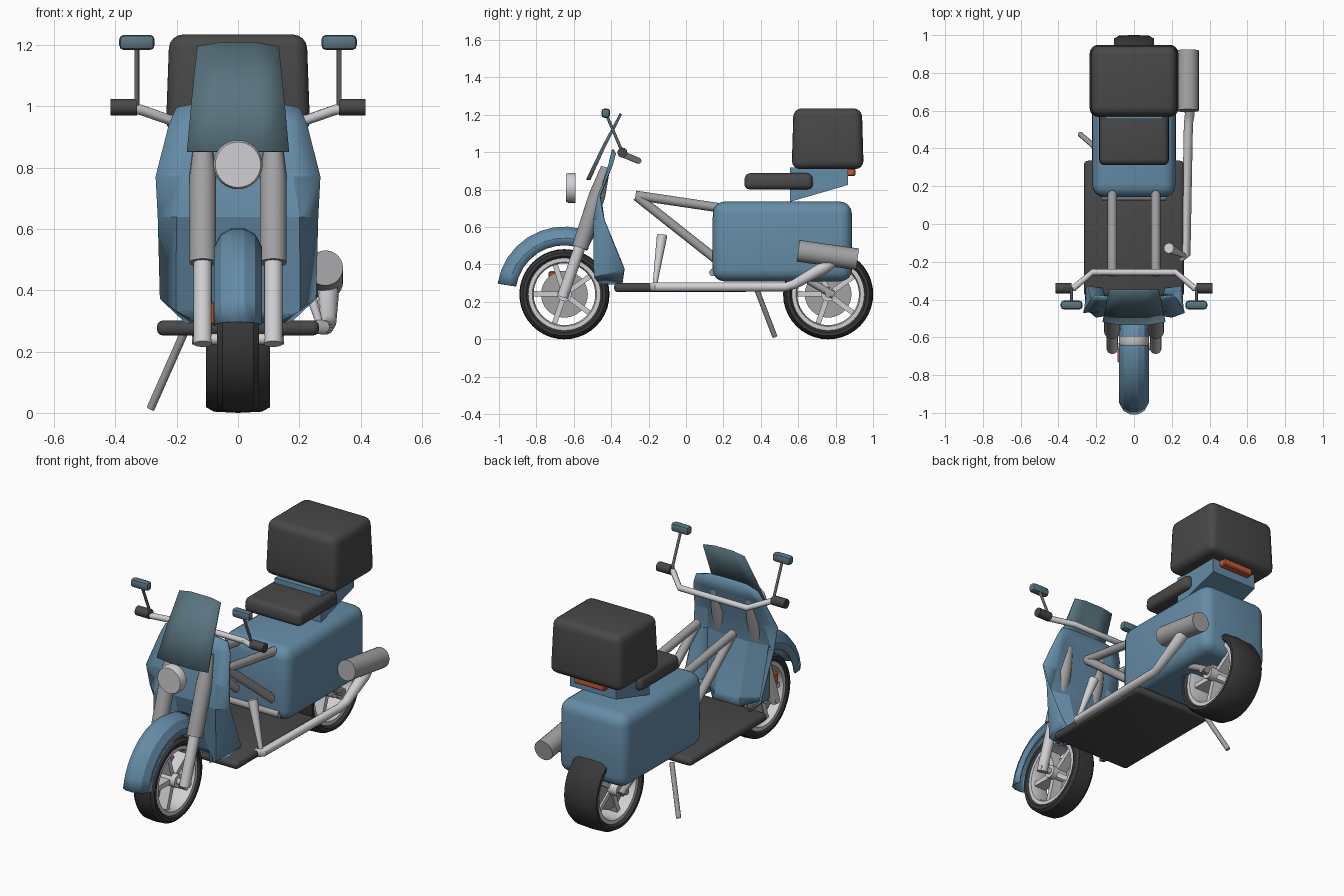
import bpy, bmesh, math
from mathutils import Vector, Matrix

if "Cube" in bpy.data.objects:
    bpy.data.objects.remove(bpy.data.objects["Cube"])


def mat(name, r, g, b):
    m = bpy.data.materials.new(name)
    m.diffuse_color = (r, g, b, 1)
    m.use_nodes = True
    m.node_tree.nodes["Principled BSDF"].inputs["Base Color"].default_value = m.diffuse_color
    return m


BLUE = mat("blue paint", .13, .265, .39)
TINT = mat("tinted panel", .10, .175, .215)
DARK = mat("dark plastic", .065, .065, .065)
TYRE = mat("tyre rubber", .04, .04, .04)
GREY = mat("grey metal", .36, .36, .37)
LIGHT = mat("light metal", .63, .63, .65)
ORANGE = mat("orange", .55, .10, .04)


def finish(name, bm, material, angle=30):
    bmesh.ops.recalc_face_normals(bm, faces=bm.faces)
    me = bpy.data.meshes.new(name)
    bm.to_mesh(me)
    bm.free()
    me.materials.append(material)
    ob = bpy.data.objects.new(name, me)
    bpy.context.collection.objects.link(ob)
    bpy.context.view_layer.objects.active = ob
    ob.select_set(True)
    bpy.ops.object.shade_smooth_by_angle(angle=math.radians(angle))
    ob.select_set(False)
    return ob


def loft(bm, rings, close_ring=False, close_path=False, caps=False):
    vs = [[bm.verts.new(p) for p in r] for r in rings]
    n, m = len(vs), len(vs[0])
    for i in range(n if close_path else n - 1):
        for j in range(m if close_ring else m - 1):
            a, b, k = vs[i], vs[(i + 1) % n], (j + 1) % m
            bm.faces.new((a[j], a[k], b[k], b[j]))
    if caps:
        bm.faces.new(vs[0])
        bm.faces.new(vs[-1])


def tube(name, pts, radii, material, n=12):
    pts = [Vector(p) for p in pts]
    if not isinstance(radii, (list, tuple)):
        radii = [radii] * len(pts)
    rings = []
    for i, p in enumerate(pts):
        t = (pts[min(i + 1, len(pts) - 1)] - pts[max(i - 1, 0)]).normalized()
        side = t.cross(Vector((0, 0, 1)) if abs(t.z) < .9 else Vector((1, 0, 0))).normalized()
        up = side.cross(t)
        rings.append([p + radii[i] * (side * math.cos(2 * math.pi * k / n) + up * math.sin(2 * math.pi * k / n))
                      for k in range(n)])
    bm = bmesh.new()
    loft(bm, rings, close_ring=True, caps=True)
    return finish(name, bm, material, 40)


def box(name, lo, hi, material, bevel=0.0, seg=3, taper=1.0):
    lo, hi = Vector(lo), Vector(hi)
    c, s = (lo + hi) / 2, hi - lo
    bm = bmesh.new()
    bmesh.ops.create_cube(bm, size=1)
    for v in bm.verts:
        k = taper if v.co.z > 0 else 1
        v.co = Vector((v.co.x * s.x * k, v.co.y * s.y * k, v.co.z * s.z)) + c
    if bevel:
        bmesh.ops.bevel(bm, geom=bm.edges[:], offset=bevel, segments=seg, profile=.5, affect='EDGES')
    return finish(name, bm, material, 35)


def spin(name, profile, centre, material, n=40):
    """Revolve a closed (x, radius) profile about the wheel axle."""
    rings = []
    for k in range(n):
        a = 2 * math.pi * k / n
        rings.append([(x, centre[0] + r * math.cos(a), centre[1] + r * math.sin(a)) for x, r in profile])
    bm = bmesh.new()
    loft(bm, rings, close_ring=True, close_path=True)
    return finish(name, bm, material)


def panel(name, rows, material, thick):
    """Mirrored sheet: each row lists points from the outer edge to the middle."""
    bm = bmesh.new()
    loft(bm, [list(r) + [(-x, y, z) for x, y, z in reversed(r)] for r in rows])
    ob = finish(name, bm, material, 15)
    mod = ob.modifiers.new("thickness", 'SOLIDIFY')
    mod.thickness = thick
    mod.offset = 0
    return ob


# Wheels: tyre, rim, spokes, hub and brake disc
def wheel(label, y, w):
    c = (y, .241)
    spin(label + "_tyre", [(-w * .8, .19), (-w, .205), (-w, .222), (-w * .75, .237), (0, .241),
                           (w * .75, .237), (w, .222), (w, .205), (w * .8, .19)], c, TYRE)
    r = w * .85
    spin(label + "_rim", [(-r, .195), (-r, .172), (-r * .7, .165), (r * .7, .165), (r, .172), (r, .195)], c, LIGHT)
    tube(label + "_hub", [(-w, y, .241), (w, y, .241)], .038, LIGHT, 20)
    tube(label + "_disc", [(-w * .45, y, .241), (-w * .35, y, .241)], .125, GREY, 32)
    bm = bmesh.new()
    for k in range(5):
        rot = Matrix.Translation((0, y, .241)) @ Matrix.Rotation(2 * math.pi * k / 5 + .3, 4, 'X')
        bmesh.ops.create_cube(bm, size=1, matrix=rot @ Matrix.Translation((0, 0, .1))
                              @ Matrix.Diagonal((w * 1.1, .028, .15, 1)))
    finish(label + "_spokes", bm, LIGHT)


wheel("front", -.65, .068)
wheel("rear", .76, .105)
box("front_caliper", (-.088, -.735, .285), (-.06, -.665, .365), ORANGE, .008, 1)

# Front fender: arched section swept around the wheel
sect = [(.07, .262), (.074, .30), (.052, .34), (.02, .357)]
rows = []
for k in range(10):
    a = math.radians(9 + k * 12)
    rows.append([(x, -.65 - r * math.cos(a), .241 + r * math.sin(a)) for x, r in sect])
panel("front_fender", rows, BLUE, .01)

# Leg shield with folded wings
panel("leg_shield", [
    [(.2, -.38, .995), (.12, -.39, 1.012), (.05, -.39, 1.015)],
    [(.225, -.395, .94), (.17, -.41, .93), (.06, -.41, .93)],
    [(.268, -.465, .77), (.18, -.46, .77), (.07, -.46, .77)],
    [(.258, -.44, .64), (.2, -.49, .64), (.08, -.47, .64)],
    [(.25, -.33, .375), (.2, -.488, .335), (.08, -.39, .34)],
    [(.165, -.34, .295), (.14, -.46, .30), (.08, -.37, .295)]], BLUE, .012)

# Windshield and headlight
panel("windshield", [
    [(.133, -.35, 1.195), (.06, -.35, 1.207)],
    [(.15, -.435, 1.03), (.07, -.445, 1.03)],
    [(.166, -.515, .853), (.08, -.53, .853)]], TINT, .009)
tube("headlight", [(0, -.592, .81), (0, -.63, .81), (0, -.642, .81)], [.08, .08, .074], LIGHT, 32)

# Fork legs, grips, mirrors, frame tubes and swing arms on both sides
for s, side in ((-1, "left"), (1, "right")):
    fx = .115 * s
    tube(side + "_fork_lower", [(fx, -.66, .225), (fx, -.562, .51)], .03, LIGHT, 16)
    tube(side + "_fork_upper", [(fx, -.567, .49), (fx, -.475, .77), (fx, -.43, .92)], [.044, .044, .025], GREY, 16)
    tube(side + "_grip", [(.33 * s, -.34, .998), (.416 * s, -.34, .998)], .027, DARK)
    tube(side + "_mirror_stalk", [(.33 * s, -.34, 1.0), (.33 * s, -.425, 1.2)], .008, GREY, 8)
    box(side + "_mirror", (.33 * s - .058, -.452, 1.184), (.33 * s + .058, -.406, 1.234), TINT, .016, 2)
    tube(side + "_top_tube", [(fx, -.27, .77), (fx, .2, .70)], .025, GREY)
    tube(side + "_diagonal_tube", [(fx, -.265, .765), (fx, .19, .405)], .025, GREY)
    tube(side + "_swing_arm", [(.13 * s, .42, .36), (.13 * s, .62, .335), (.13 * s, .79, .235)], .02, GREY)
tube("front_axle", [(-.14, -.65, .241), (.14, -.65, .241)], .018, LIGHT)
tube("rear_axle", [(-.15, .76, .241), (.15, .76, .241)], .018, GREY)
tube("handlebar", [(-.40, -.34, 1.0), (-.32, -.34, .99), (-.22, -.255, .955), (.22, -.255, .955),
                   (.32, -.34, .99), (.40, -.34, 1.0)], .017, LIGHT)
tube("pivot_tube", [(-.17, .145, .358), (.17, .145, .358)], .021, GREY)

# Floorboard, body, seat and luggage case
box("floorboard", (-.265, -.385, .252), (.265, .335, .302), DARK, .022)
box("rear_body", (-.222, .14, .31), (.222, .89, .737), BLUE, .065, 4, .99)
box("seat", (-.187, .31, .802), (.187, .68, .888), DARK, .028, 3, .97)
box("luggage_case", (-.236, .565, .91), (.236, .95, 1.235), DARK, .045, 4, .95)

# Tail wedge carrying the seat and case
bm = bmesh.new()
prof = [(.555, .735), (.865, .825), (.865, .918), (.555, .918)]
loft(bm, [[(x, y, z) for y, z in prof] for x in (-.15, .15)], close_ring=True, caps=True)
finish("tail_bracket", bm, BLUE)
box("tail_light", (-.1, .86, .872), (.1, .905, .915), ORANGE, .006, 1)

# Exhaust, kick lever and side stand
tube("exhaust_pipe", [(.21, -.14, .28), (.25, -.19, .28), (.275, -.165, .28), (.288, .53, .28),
                      (.295, .58, .295), (.295, .74, .385), (.29, .80, .43)],
     [.018, .022, .024, .024, .026, .034, .034], LIGHT, 14)
tube("muffler", [(.285, .6, .473), (.285, .917, .428)], .058, GREY, 24)
tube("kick_lever", [(.27, -.168, .28), (.185, -.128, .555)], [.011, .028], LIGHT, 14)
tube("side_stand", [(-.17, .375, .275), (-.285, .475, .015)], .014, GREY, 10)
